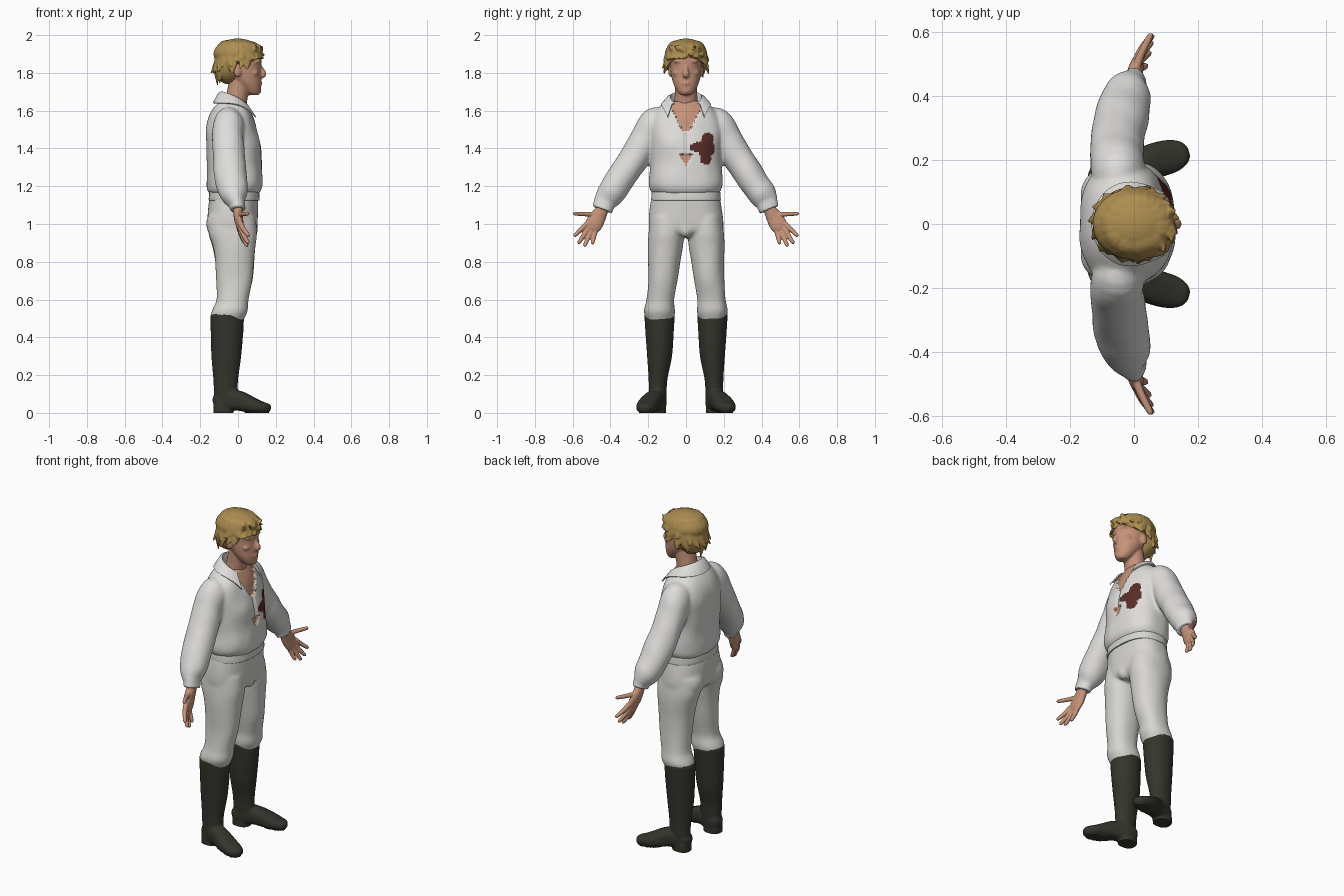
import bpy, bmesh, math, random
from mathutils import Vector, noise

if "Cube" in bpy.data.objects:
    bpy.data.objects.remove(bpy.data.objects["Cube"])

random.seed(4)
X, Z = Vector((1, 0, 0)), Vector((0, 0, 1))


def mat(name, r, g, b):
    m = bpy.data.materials.new(name)
    m.diffuse_color = (r, g, b, 1)
    m.use_nodes = True
    m.node_tree.nodes["Principled BSDF"].inputs["Base Color"].default_value = m.diffuse_color
    return m


SHIRT = mat("shirt white", .73, .72, .70)
PANTS = mat("trouser white", .68, .67, .63)
SKIN = mat("skin", .56, .29, .19)
HAIR = mat("blond hair", .42, .27, .08)
BOOT = mat("boot black", .035, .035, .026)
STAIN = mat("dark red stain", .10, .025, .02)


def spline(pts, k=5):
    """Catmull-Rom through rows of numbers."""
    out = []
    for i in range(len(pts) - 1):
        a, b, c, d = pts[max(i - 1, 0)], pts[i], pts[i + 1], pts[min(i + 2, len(pts) - 1)]
        for j in range(k):
            t = j / k
            out.append([.5 * (2 * q + (r - p) * t + (2 * p - 5 * q + 4 * r - s) * t * t
                              + (3 * q - p - 3 * r + s) * t ** 3) for p, q, r, s in zip(a, b, c, d)])
    return out + [list(pts[-1])]


def tube(bm, pts, side=1, n=28, ref=X, power=2.0, level=False):
    """Closed loft through (x, y, z, radius along ref, other radius)."""
    rows = spline([(x, y * side, z, a, b) for x, y, z, a, b in pts])
    rings = []
    for i, (x, y, z, ra, rb) in enumerate(rows):
        p, q = rows[max(i - 1, 0)], rows[min(i + 1, len(rows) - 1)]
        t = Z if level else (Vector(q[:3]) - Vector(p[:3])).normalized()
        u = (ref - t * ref.dot(t)).normalized()
        v = t.cross(u)
        ring = []
        for j in range(n):
            c, s = math.cos(math.tau * j / n), math.sin(math.tau * j / n)
            f = (abs(c) ** power + abs(s) ** power) ** (-1 / power)
            ring.append(bm.verts.new(Vector((x, y, z)) + u * c * f * max(ra, .001) + v * s * f * max(rb, .001)))
        rings.append(ring)
    for r0, r1 in zip(rings, rings[1:]):
        for j in range(n):
            bm.faces.new((r0[j], r0[(j + 1) % n], r1[(j + 1) % n], r1[j]))
    bm.faces.new(rings[0][::-1])
    bm.faces.new(rings[-1])


def ball(bm, c, r):
    new = bmesh.ops.create_uvsphere(bm, u_segments=24, v_segments=16, radius=1)["verts"]
    for v in new:
        v.co = Vector([a + b * d for a, b, d in zip(c, r, v.co)])


def finish(name, bm, mats, mods, shape=None, rule=None, angle=50):
    """Make the object, apply modifiers, shape vertices, colour faces by rule."""
    bmesh.ops.recalc_face_normals(bm, faces=bm.faces)
    me = bpy.data.meshes.new(name)
    bm.to_mesh(me)
    bm.free()
    ob = bpy.data.objects.new(name, me)
    bpy.context.collection.objects.link(ob)
    for kind, props in mods:
        m = ob.modifiers.new(kind, kind)
        for k, v in props.items():
            setattr(m, k, v)
    dg = bpy.context.evaluated_depsgraph_get()
    ob.data = bpy.data.meshes.new_from_object(ob.evaluated_get(dg))
    ob.modifiers.clear()
    me = ob.data
    me.name = name
    me.materials.clear()
    for m in mats:
        me.materials.append(m)
    if shape:
        for v, co in [(v, shape(v.co.copy(), v.normal.copy())) for v in me.vertices]:
            v.co = co
    me.update()
    for p in me.polygons:
        p.material_index = rule(p.center, p.normal) if rule else 0
    bpy.ops.object.select_all(action='DESELECT')
    ob.select_set(True)
    bpy.context.view_layer.objects.active = ob
    bpy.ops.object.shade_smooth_by_angle(angle=math.radians(angle))
    return ob


def melt(voxel, smooth):
    """Modifiers that fuse overlapping solids into one skin."""
    return [('REMESH', dict(mode='VOXEL', voxel_size=voxel)), ('SMOOTH', dict(factor=.5, iterations=smooth))]


# Shirt: blouse body and two full sleeves, with open neck and stain
def in_neck(c):
    return c.x > -.02 and c.z > 1.49 and abs(c.y) < .015 + (c.z - 1.49) * .52


def in_gap(c):
    return c.x > 0 and 1.31 < c.z < 1.37 and abs(c.y) < .036 * (c.z - 1.31) / .06


def shirt_shape(co, no):
    new = co + no * .006 * noise.noise(Vector((co.x * 9, co.y * 11, co.z * 8)))
    if no.x > 0 and (in_neck(co) or in_gap(co)):
        new.x -= .012
    elif co.x > 0 and abs(co.y) < .006 and 1.36 < co.z < 1.5:
        new.x -= .008
    return new


BLOTS = [(.105, 1.40, .047), (.06, 1.405, .028), (.035, 1.405, .018), (.115, 1.45, .032), (.105, 1.345, .03)]


def shirt_rule(c, n):
    if n.x > -.2 and (in_neck(c) or in_gap(c)):
        return 1
    if c.x > 0 and any((c.y - y) ** 2 + (c.z - z) ** 2 < r * r for y, z, r in BLOTS):
        return 2
    return 0


bm = bmesh.new()
tube(bm, [(-.02, 0, 1.15, .115, .16), (-.02, 0, 1.175, .14, .185), (-.017, 0, 1.22, .148, .195),
          (-.02, 0, 1.32, .145, .188), (-.025, 0, 1.42, .145, .188), (-.035, 0, 1.50, .135, .195),
          (-.034, 0, 1.57, .117, .18), (-.03, 0, 1.62, .095, .14), (-.022, 0, 1.65, .075, .10)],
     n=48, power=2.4, level=True)
for s in (1, -1):
    tube(bm, [(-.045, .09, 1.555, .06, .06), (-.05, .165, 1.53, .083, .085), (-.055, .215, 1.445, .083, .086),
              (-.047, .283, 1.335, .085, .08), (-.036, .35, 1.235, .085, .078), (-.022, .40, 1.16, .076, .074),
              (-.01, .424, 1.122, .055, .062), (-.003, .432, 1.105, .043, .056), (0, .443, 1.075, .043, .056)], s)
finish("shirt", bm, [SHIRT, SKIN, STAIN], melt(.008, 5), shirt_shape, shirt_rule)

# Collar: turned-down band, open at the front
bm = bmesh.new()
cols = []
for i in range(33):
    t = i / 16 - 1
    a, k = math.radians(132 * t), abs(t)
    c, s = math.cos(a), math.sin(a)
    z0, z1 = 1.70 - .06 * k * k, 1.64 - .075 * k ** 6
    low = (.075, .085, z1 - .03 * (1 - k))
    cols.append([bm.verts.new((-.012 - rx * c, ry * s, z)) for rx, ry, z in
                 ((.072, .08, z0 - .05), (.076, .085, z0), (.09, .1, z0 - .008),
                  (.118 + .04 * k ** 4, .13, z1))])
for p, q in zip(cols, cols[1:]):
    for j in range(3):
        bm.faces.new((p[j], q[j], q[j + 1], p[j + 1]))
finish("collar", bm, [SHIRT], [('SOLIDIFY', dict(thickness=.007, offset=0))], angle=40)

# Trousers: hips, two legs, gathered below the knee
bm = bmesh.new()
tube(bm, [(-.02, 0, 1.21, .12, .16), (-.02, 0, 1.15, .128, .178), (-.025, 0, 1.09, .133, .19),
          (-.03, 0, 1.01, .133, .198), (-.028, 0, .96, .12, .185), (-.025, 0, .93, .07, .12)],
     n=40, power=2.4, level=True)
ball(bm, (.07, 0, .975), (.035, .04, .045))
for s in (1, -1):
    tube(bm, [(-.03, .10, 1.04, .125, .09), (-.028, .105, .95, .127, .094), (-.022, .109, .88, .113, .093),
              (-.018, .115, .8, .103, .086), (-.02, .123, .7, .095, .079), (-.03, .135, .6, .082, .075),
              (-.042, .14, .545, .09, .082), (-.05, .14, .515, .088, .078), (-.055, .14, .47, .07, .06)],
         s, power=2.2, level=True)
    ball(bm, (-.1, s * .085, 1.0), (.068, .085, .085))
finish("trousers", bm, [PANTS], melt(.009, 5),
       lambda co, no: co + no * .005 * noise.noise(Vector((co.x * 10, co.y * 10, co.z * 5))))

# Waistband
bm = bmesh.new()
tube(bm, [(-.02, 0, z, .131 + d, .18 + d) for z, d in ((1.125, 0), (1.13, .004), (1.165, .002), (1.17, 0))],
     n=40, power=2.4, level=True)
finish("waistband", bm, [PANTS], [], angle=40)

# Boots: tall shaft, turned-out foot, sole and heel
for s, name in ((1, "left_boot"), (-1, "right_boot")):
    bm = bmesh.new()
    tube(bm, [(-.057, .14, .525, .089, .081), (-.058, .14, .44, .087, .076), (-.062, .14, .3, .079, .066),
              (-.065, .148, .18, .066, .05), (-.065, .15, .1, .062, .047), (-.065, .15, .04, .055, .042)],
         s, level=True)
    tube(bm, [(-.13, .14, .05, .02, .018), (-.11, .143, .055, .045, .04), (-.06, .152, .065, .055, .047),
              (0, .172, .065, .053, .048), (.06, .197, .046, .044, .055), (.12, .213, .031, .031, .052),
              (.157, .222, .026, .024, .036), (.172, .226, .024, .012, .014)], s, ref=Z, power=2.6)
    tube(bm, [(-.078, .15, -.004, .052, .045), (-.078, .15, .04, .052, .045)], s, power=2.6, level=True)
    finish(name, bm, [BOOT], melt(.007, 3), lambda co, no: Vector((co.x, co.y, 0 if co.z < .006 else co.z)))

# Hands: palm, four spread fingers and thumb
FINGERS = [((.015, .525, 1.0), (.055, .588, .94)), ((.012, .512, .985), (.052, .566, .903)),
           ((.008, .495, .98), (.046, .535, .888)), ((.005, .475, .985), (.036, .495, .90)),
           ((.0, .47, 1.05), (.05, .588, 1.055))]
for s, name in ((1, "left_hand"), (-1, "right_hand")):
    bm = bmesh.new()
    tube(bm, [(0, .425, 1.125, .026, .032), (0, .445, 1.075, .026, .034), (.003, .47, 1.03, .024, .044),
              (.01, .49, .995, .02, .046), (.014, .502, .972, .014, .038)], s, n=20)
    for a, b in FINGERS:
        mid = [(p + q) / 2 for p, q in zip(a, b)]
        mid[0] -= .004
        end = [q + (q - p) * .06 for p, q in zip(a, b)]
        tube(bm, [(*a, .015, .015), (*mid, .0125, .0125), (*b, .010, .010), (*end, .003, .003)], s, n=12)
    finish(name, bm, [SKIN], melt(.004, 2))

# Head and neck: skull, jaw, nose, brow, lips and ears
bm = bmesh.new()
tube(bm, [(-.025, 0, 1.5, .06, .07), (-.02, 0, 1.6, .062, .066), (-.005, 0, 1.68, .058, .06),
          (.01, 0, 1.76, .058, .06)], level=True)
tube(bm, [(.085, 0, 1.682, .024, .026), (.075, 0, 1.70, .044, .045), (.055, 0, 1.74, .068, .066),
          (.035, 0, 1.78, .087, .077), (.02, 0, 1.83, .102, .083), (.01, 0, 1.89, .112, .086),
          (0, 0, 1.95, .09, .07), (0, 0, 1.975, .04, .035)], n=36, level=True)
tube(bm, [(.105, 0, 1.85, .012, .010), (.122, 0, 1.82, .015, .012), (.134, 0, 1.793, .016, .018),
          (.122, 0, 1.78, .012, .013)], n=16)
ball(bm, (.112, 0, 1.745), (.017, .026, .014))
ball(bm, (.108, 0, 1.705), (.015, .022, .017))
for s in (1, -1):
    ball(bm, (.095, s * .035, 1.862), (.026, .032, .009))
    ball(bm, (.082, s * .045, 1.80), (.026, .025, .02))
    ball(bm, (-.003, s * .083, 1.81), (.02, .011, .032))
finish("head", bm, [SKIN], melt(.006, 3))

# Hair: cap, back mass and layered pointed locks
bm = bmesh.new()
ball(bm, (-.002, 0, 1.90), (.128, .112, .082))
ball(bm, (-.05, 0, 1.84), (.077, .098, .10))
for layer, count in ((0, 22), (1, 17)):
    for i in range(count):
        a = math.tau * (i + random.uniform(-.3, .3)) / count
        c, s = math.cos(a), math.sin(a)
        tip = 1.875 + .01 * c if c > .55 else 1.735 + .045 * (c + 1) + .03 * abs(s)
        tip += layer * .05 + random.uniform(-.012, .012)
        r1 = 1.03 - .22 * max(0, -c) * (1 - layer) + random.uniform(-.02, .05)
        w, tw = random.uniform(.02, .028), random.uniform(-.25, .25)
        c1, s1 = math.cos(a + tw), math.sin(a + tw)
        tube(bm, [(.04 * c, .035 * s, 1.955 + layer * .008, .012, .02), (.088 * c, .078 * s, 1.945, .017, w),
                  (.115 * c, .102 * s, (1.92 + tip) / 2, .014, w),
                  (.135 * r1 * c1, .118 * r1 * s1, tip, .003, .004)],
             n=10, ref=Vector((c, s, .3)))
finish("hair", bm, [HAIR], melt(.005, 1), angle=35)
